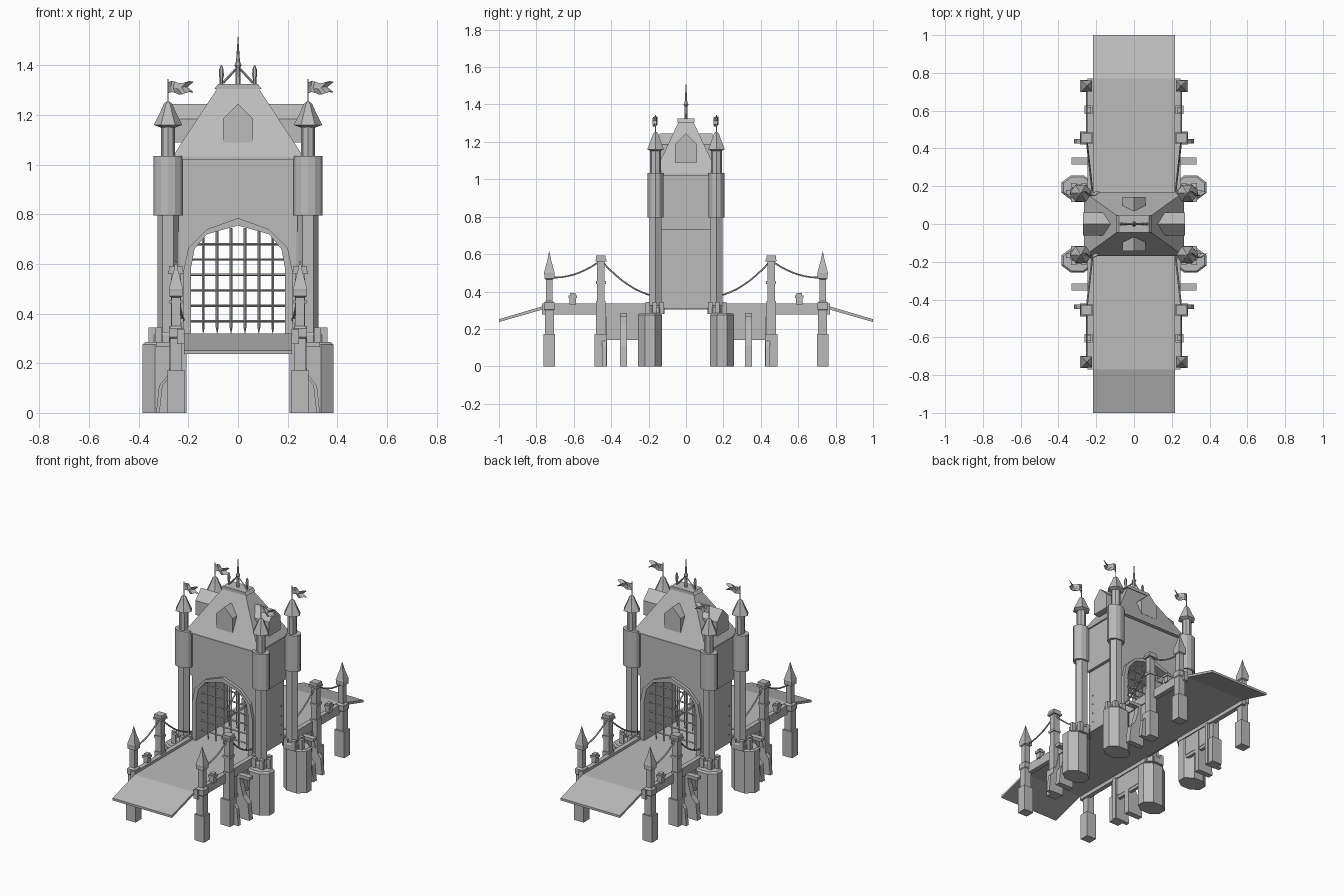
import bpy, bmesh, math
from mathutils import Matrix, Vector

if "Cube" in bpy.data.objects:
    bpy.data.objects.remove(bpy.data.objects["Cube"])

stone = bpy.data.materials.new("grey stone")
stone.use_nodes = True
GREY = (0.5, 0.5, 0.5, 1)
stone.diffuse_color = GREY
stone.node_tree.nodes["Principled BSDF"].inputs["Base Color"].default_value = GREY


def finish(name, bm, mirror=""):
    """Turn a bmesh into an object, mirrored across the named axes."""
    bmesh.ops.recalc_face_normals(bm, faces=bm.faces)
    me = bpy.data.meshes.new(name)
    bm.to_mesh(me)
    bm.free()
    me.materials.append(stone)
    ob = bpy.data.objects.new(name, me)
    bpy.context.collection.objects.link(ob)
    if mirror:
        mod = ob.modifiers.new("Mirror", "MIRROR")
        mod.use_axis = ("x" in mirror, "y" in mirror, False)
        mod.use_mirror_merge = False
    return ob


def box(bm, x0, x1, y0, y1, z0, z1):
    m = Matrix.Translation(((x0 + x1) / 2, (y0 + y1) / 2, (z0 + z1) / 2))
    m = m @ Matrix.Diagonal((x1 - x0, y1 - y0, z1 - z0, 1))
    bmesh.ops.create_cube(bm, size=1, matrix=m)


def prism(bm, pts, axis, a, b):
    """Extrude a closed (u, z) outline from a to b along x or y."""
    place = (lambda u, z, t: (t, u, z)) if axis == "x" else (lambda u, z, t: (u, t, z))
    face = bm.faces.new([bm.verts.new(place(u, z, a)) for u, z in pts])
    ext = bmesh.ops.extrude_face_region(bm, geom=[face])
    verts = [g for g in ext["geom"] if isinstance(g, bmesh.types.BMVert)]
    step = Vector((b - a, 0, 0)) if axis == "x" else Vector((0, b - a, 0))
    bmesh.ops.translate(bm, verts=verts, vec=step)


def stack(bm, x, y, rings, sides, turn=0.0, squash=1.0):
    """Stack of (radius, z) rings around a vertical axis."""
    loops = []
    for r, z in rings:
        angles = [turn + math.tau * i / sides for i in range(sides)]
        loops.append([bm.verts.new((x + r * math.cos(t), y + r * squash * math.sin(t), z))
                      for t in angles])
    for lo, hi in zip(loops, loops[1:]):
        for i in range(sides):
            j = (i + 1) % sides
            bm.faces.new((lo[i], lo[j], hi[j], hi[i]))
    bm.faces.new(loops[0])
    bm.faces.new(loops[-1])


def rod(bm, p, q, r, sides=6):
    p, q = Vector(p), Vector(q)
    d = q - p
    m = Matrix.Translation((p + q) / 2) @ d.to_track_quat("Z", "Y").to_matrix().to_4x4()
    bmesh.ops.create_cone(bm, cap_ends=True, segments=sides, radius1=r, radius2=r,
                          depth=d.length, matrix=m)


def both_sides(half):
    return half + [(-u, z) for u, z in reversed(half) if u > 0]


# gatehouse walls, with the arch tunnel in the outline
arch_in = [(.19, .31), (.19, .58), (.175, .66), (.125, .72), (0, .755)]
arch_out = [(.22, .31), (.22, .57), (.2, .665), (.125, .74), (0, .785)]
walls = [(.235, .31), (.235, .73), (.255, .73), (.255, 1.03)]
bm = bmesh.new()
outline = both_sides(walls) + both_sides(arch_in)[::-1]
prism(bm, outline, "y", -.145, .145)
finish("gatehouse_walls", bm)

# arch surround on each face
bm = bmesh.new()
prism(bm, both_sides(arch_out) + both_sides(arch_in)[::-1], "y", .14, .165)
finish("arch_surround", bm, "y")

# portcullis bars
bm = bmesh.new()
for i in range(6):
    x = -.14 + .056 * i
    top = .75 - abs(x) * .2
    stack(bm, x, .11, [(.001, .32), (.006, .345), (.006, top)], 4)
    z = .37 + .062 * i
    w = .24 if z < .6 else .2
    rod(bm, (-w, .11, z), (w, .11, z), .005, 4)
finish("portcullis", bm, "y")

# hipped roof with its flat top
bm = bmesh.new()
rings = [(.265, .17, 1.02), (.265, .17, 1.03), (.085, .04, 1.305)]
loops = [[bm.verts.new((sx * x, sy * y, z)) for sx, sy in ((1, 1), (-1, 1), (-1, -1), (1, -1))]
         for x, y, z in rings]
for lo, hi in zip(loops, loops[1:]):
    for i in range(4):
        bm.faces.new((lo[i], lo[i - 1], hi[i - 1], hi[i]))
bm.faces.new(loops[0])
bm.faces.new(loops[-1])
finish("roof", bm)

# dormers on the four slopes
gable = [(.06, 1.09), (.06, 1.185), (0, 1.245), (-.06, 1.185), (-.06, 1.09)]
bm = bmesh.new()
prism(bm, gable, "y", .03, .143)
finish("front_back_dormer", bm, "y")
bm = bmesh.new()
prism(bm, gable, "x", .05, .27)
finish("side_dormer", bm, "x")

# ridge platform, spire, small pinnacles and braces
bm = bmesh.new()
prism(bm, [(-.095, 1.305), (.095, 1.305), (.08, 1.325), (-.08, 1.325)], "y", -.045, .045)
finish("ridge_platform", bm)
bm = bmesh.new()
stack(bm, 0, 0, [(.011, 1.32), (.009, 1.39), (.015, 1.4), (.008, 1.415), (.001, 1.515)], 6)
finish("spire", bm)
bm = bmesh.new()
stack(bm, .067, 0, [(.007, 1.32), (.007, 1.345), (.01, 1.36), (.009, 1.385), (.001, 1.402)], 6)
rod(bm, (.06, 0, 1.33), (0, 0, 1.395), .005, 4)
finish("pinnacle_and_brace", bm, "x")

# corner turrets
TX, TY = .282, .163
bm = bmesh.new()
stack(bm, TX, TY, [(.043, .27), (.043, .8)], 6, squash=.85)
stack(bm, TX, TY, [(.058, .795), (.058, 1.035)], 12, squash=.75)
stack(bm, TX, TY, [(.029, 1.03), (.029, 1.16)], 8)
stack(bm, TX, TY, [(.03, 1.15), (.057, 1.16), (.03, 1.215), (.017, 1.245), (.004, 1.255)],
      6, squash=.9)
rod(bm, (TX, TY, 1.24), (TX, TY, 1.345), .003)
finish("corner_turret", bm, "xy")

# swallow-tailed flags, all flying the same way
for sx, sy, side in ((-1, -1, "front_right"), (1, -1, "front_left"),
                     (-1, 1, "back_right"), (1, 1, "back_left")):
    bm = bmesh.new()
    pairs = []
    for i in range(8):
        u = i / 7
        lift, sway = .005 * math.sin(u * 9), .012 * math.sin(u * 7)
        row = []
        for k, h in enumerate((-.022, 0, .022)):
            cut = .025 * u if k == 1 else 0
            row.append(bm.verts.new((sx * TX + .1 * u - cut, sy * TY + sway, 1.31 + h + lift)))
        pairs.append(row)
    for a, b in zip(pairs, pairs[1:]):
        for k in range(2):
            bm.faces.new((a[k], b[k], b[k + 1], a[k + 1]))
    ob = finish("flag_" + side, bm)
    ob.modifiers.new("Thickness", "SOLIDIFY").thickness = .004

# river piers with a crenellated collar
PX, PY = .3, .193
bm = bmesh.new()
stack(bm, PX, PY, [(.092, 0), (.092, .275), (.08, .285)], 8, math.pi / 8, .75)
stack(bm, TX, TY, [(.06, .28), (.06, .315), (.052, .325)], 8, math.pi / 8, .85)
for i in range(6):
    t = math.tau * i / 6
    x, y = TX + .01 + .055 * math.cos(t), TY + .004 + .044 * math.sin(t)
    box(bm, x - .014, x + .014, y - .012, y + .012, .28, .345)
finish("river_pier", bm, "xy")

# roadway and sloping ends
bm = bmesh.new()
box(bm, -.217, .217, -.77, .77, .303, .32)
finish("roadway", bm)
bm = bmesh.new()
prism(bm, [(.77, .303), (1, .237), (1, .252), (.77, .32)], "x", -.217, .217)
finish("ramp", bm, "y")

# kerb walls with small bollards
bm = bmesh.new()
box(bm, .215, .245, .15, .77, .278, .337)
box(bm, .225, .255, .588, .622, .33, .365)
box(bm, .22, .262, .583, .627, .365, .38)
box(bm, .228, .254, .59, .62, .38, .392)
finish("kerb_wall", bm, "xy")

# flared buttresses and tie beam under the kerb
flare = [(.22, 0), (.33, 0), (.318, .11), (.285, .15), (.265, .22), (.255, .285), (.22, .285)]
bm = bmesh.new()
prism(bm, flare, "y", .315, .352)
prism(bm, [(u - .012, z) for u, z in flare], "y", .425, .45)
box(bm, .225, .245, .2, .45, .14, .16)
box(bm, .222, .238, .2, .43, .16, .285)
box(bm, .25, .33, .315, .352, .265, .285)
finish("buttress", bm, "xy")

# chain pylons
bm = bmesh.new()
box(bm, .215, .285, .422, .49, 0, .172)
box(bm, .225, .275, .43, .48, .17, .35)
box(bm, .23, .27, .435, .475, .35, .56)
box(bm, .224, .276, .429, .481, .44, .455)
box(bm, .217, .283, .425, .485, .56, .572)
box(bm, .223, .277, .43, .48, .572, .592)
finish("chain_pylon", bm, "xy")

# end posts with pointed caps
Q = math.pi / 4
bm = bmesh.new()
box(bm, .215, .285, .7, .762, 0, .172)
stack(bm, .25, .731, [(.034, .17), (.034, .3), (.04, .305), (.04, .34), (.026, .35),
                      (.026, .465), (.038, .47), (.038, .49), (.04, .5), (.012, .575),
                      (.01, .585), (.001, .615)], 4, Q)
finish("end_post", bm, "xy")

# suspension chains, sagging between their anchors
spans = [((.25, .731, .475), (.25, .47, .555), .025), ((.25, .44, .55), (.22, .17, .375), .03)]
bm = bmesh.new()
for p, q, sag in spans:
    pts = []
    for i in range(9):
        t = i / 8
        pt = Vector(p).lerp(Vector(q), t)
        pt.z -= sag * 4 * t * (1 - t)
        pts.append(pt)
    for a, b in zip(pts, pts[1:]):
        rod(bm, a, b, .005, 5)
finish("suspension_chain", bm, "xy")
